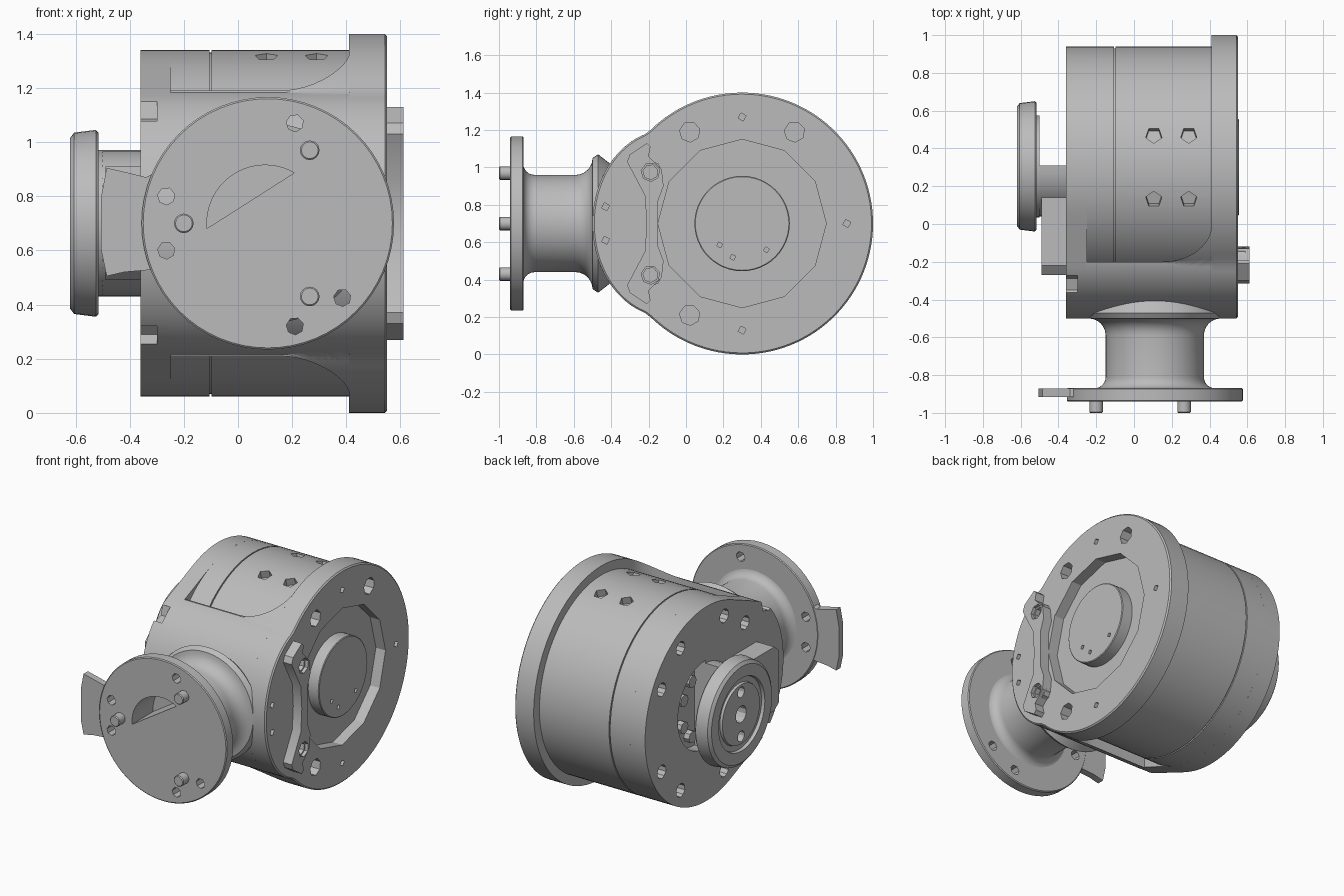
import bpy, bmesh
from math import sin, cos, pi, sqrt, radians
from mathutils import Matrix, Vector

if "Cube" in bpy.data.objects:
    bpy.data.objects.remove(bpy.data.objects["Cube"])

grey = bpy.data.materials.new("machined_grey")
grey.use_nodes = True
grey.diffuse_color = (0.5, 0.5, 0.5, 1)
grey.node_tree.nodes["Principled BSDF"].inputs["Base Color"].default_value = (0.5, 0.5, 0.5, 1)

CY, CZ = 0.30, 0.70      # drum axis, along x
NX = 0.11                # neck axis, along y


def finish(name, bm):
    bmesh.ops.remove_doubles(bm, verts=bm.verts, dist=1e-5)
    bmesh.ops.recalc_face_normals(bm, faces=bm.faces)
    me = bpy.data.meshes.new(name)
    bm.to_mesh(me)
    bm.free()
    me.materials.append(grey)
    ob = bpy.data.objects.new(name, me)
    bpy.context.collection.objects.link(ob)
    return ob


def activate(ob):
    bpy.ops.object.select_all(action='DESELECT')
    ob.select_set(True)
    bpy.context.view_layer.objects.active = ob


def place(axis, a, u, v):
    return (a, u, v) if axis == 'x' else (u, a, v)


def loft(name, axis, rings):
    """Skin matching closed rings given as (position, outline)."""
    bm = bmesh.new()
    rows = [[bm.verts.new(place(axis, a, *p)) for p in pts] for a, pts in rings]
    n = len(rows[0])
    for r, s in zip(rows, rows[1:]):
        for i in range(n):
            j = (i + 1) % n
            bm.faces.new((r[i], r[j], s[j], s[i]))
    bm.faces.new(rows[0])
    bm.faces.new(rows[-1])
    return finish(name, bm)


def prism(name, axis, pts, a0, a1):
    return loft(name, axis, [(a0, pts), (a1, pts)])


def circle(u, v, r, n, turn=0):
    return [(u + r * cos(turn + 2 * pi * i / n), v + r * sin(turn + 2 * pi * i / n)) for i in range(n)]


def arc(u, v, r, d0, d1, n=20):
    angles = [radians(d0 + (d1 - d0) * i / n) for i in range(n + 1)]
    return [(u + r * cos(t), v + r * sin(t)) for t in angles]


def lathe(name, axis, centre, profile, n=64):
    return loft(name, axis, [(a, circle(*centre, r, n)) for a, r in profile])


def cut(ob, cutters):
    for c in cutters:
        mod = ob.modifiers.new("cut", 'BOOLEAN')
        mod.object, mod.solver = c, 'EXACT'
        activate(ob)
        bpy.ops.object.modifier_apply(modifier=mod.name)
        bpy.data.objects.remove(c)


def hole(axis, u, v, r, a0, a1, n=8):
    return prism("hole_cutter", axis, circle(u, v, r, n, 0.3), a0, a1)


# Half heights of the side outlines
def nose(y):
    return 0.5 * sqrt(max(0, 1 - ((y + 0.1) / 0.4) ** 2))


def flange_height(y):
    return nose(y) if y < -0.2 else sqrt(max(0, 0.49 - (y - CY) ** 2))


def plate_height(y):
    if y < -0.25:
        return nose(y)
    if y < 0.05:
        return 0.464 + (y + 0.25) * 0.42
    return sqrt(max(0, 0.4096 - (y - CY) ** 2))


def outline(height, y1, n=40):
    ys = [-0.5 + (y1 + 0.5) * (1 - cos(pi * i / n)) / 2 for i in range(n + 1)]
    top = [(y, CZ + height(y)) for y in reversed(ys)]
    bottom = [(y, CZ - height(y)) for y in ys[1:] if height(y) > 1e-4]
    return top + bottom


# Drum with a thin groove and four radial bolt sockets on top
drum = lathe("drum", 'x', (CY, CZ), [(-0.25, 0.64), (-0.105, 0.64), (-0.105, 0.63),
             (-0.097, 0.63), (-0.097, 0.64), (0.42, 0.64)], 72)
sockets = []
for x in (0.105, 0.29):
    for side in (-1, 1):
        bm = bmesh.new()
        d = Vector((0, side * sin(0.27), cos(0.27)))
        mat = Matrix.Translation(Vector((x, CY, CZ)) + d * 0.64) @ d.to_track_quat('Z', 'Y').to_matrix().to_4x4()
        bmesh.ops.create_cone(bm, cap_ends=True, segments=5, radius1=0.045, radius2=0.045, depth=0.1, matrix=mat)
        sockets.append(finish("socket_cutter", bm))
cut(drum, sockets)

# Front housing that sweeps out into the mounting flange
rings = [(-0.25, outline(flange_height, -0.2)), (0.15, outline(flange_height, -0.2))]
for i in range(1, 13):
    t = sin(i / 12 * pi / 2)
    rings.append((0.15 + 0.262 * t, outline(flange_height, -0.2 + 0.2 * (1 - sqrt(max(0, 1 - t * t))))))
housing = loft("front_housing", 'x', rings)

# Mounting flange with recess and holes
full = outline(flange_height, 1.0, 60)
inset = [(CY + (y - CY) * 0.988, CZ + (z - CZ) * 0.988) for y, z in full]
flange = loft("mounting_flange", 'x', [(0.41, full), (0.542, full), (0.55, inset)])
cutters = [hole('x', y, z, 0.055, 0.46, 0.6, 7) for y, z in
           ((0.02, 1.19), (0.58, 1.19), (0.02, 0.21))]
cutters += [hole('x', y, z, 0.022, 0.5, 0.6, 4) for y, z in
            ((0.3, 1.27), (0.3, 0.13), (0.86, 0.7), (-0.43, 0.79), (-0.43, 0.61))]
cutters.append(prism("recess_cutter", 'x', circle(CY, CZ, 0.45, 12, pi / 12 * 2), 0.48, 0.6))
cut(flange, cutters)
hub = lathe("flange_hub", 'x', (CY, CZ), [(0.45, 0.255), (0.553, 0.255), (0.557, 0.25)], 48)
cut(hub, [hole('x', y, z, 0.016, 0.53, 0.6, 4) for y, z in ((0.18, 0.585), (0.25, 0.52), (0.43, 0.56))])

# Bowed clamp plate with two bolt sockets
half = [(-0.21, 0), (-0.22, 0.15), (-0.315, 0.33), (-0.3, 0.37), (-0.21, 0.43), (-0.19, 0.41),
        (-0.2, 0.36), (-0.13, 0.29), (-0.12, 0.2), (-0.15, 0.12)]
clamp_pts = [(y, CZ + z) for y, z in half] + [(y, CZ - z) for y, z in reversed(half[1:])]
clamp = prism("clamp_plate", 'x', clamp_pts, 0.54, 0.612)
cut(clamp, [hole('x', -0.19, CZ + s * 0.275, 0.05, 0.56, 0.65, 7) for s in (-1, 1)])
for s, side in ((-1, "lower"), (1, "upper")):
    ring = prism(side + "_clamp_boss", 'x', circle(-0.19, CZ + s * 0.275, 0.062, 8), 0.54, 0.59)
    cut(ring, [hole('x', -0.19, CZ + s * 0.275, 0.04, 0.56, 0.65, 7)])

# End plate with bolt circle, half recess and edge notches
plate = prism("end_plate", 'x', outline(plate_height, 0.94, 60), -0.36, -0.249)
cutters = [hole('x', CY + 0.54 * cos(radians(a)), CZ + 0.54 * sin(radians(a)), 0.045, -0.4, -0.29, 10)
           for a in (30, 60, 110, -30, -60, -110)]
for s in (-1, 1):
    cutters.append(hole('x', -0.1, CZ + s * 0.38, 0.045, -0.4, -0.29, 10))
    cutters.append(hole('x', -0.335, CZ + s * 0.43, 0.065, -0.4, -0.3, 6))
cutters.append(prism("half_recess_cutter", 'x', arc(0.31, CZ, 0.29, -90, 90), -0.4, -0.28))
cut(plate, cutters)
for i, a in enumerate((-60, -25, 25, 60)):
    prism("recess_stud_%d" % i, 'x', circle(0.31 + 0.21 * cos(radians(a)), CZ + 0.21 * sin(radians(a)), 0.04, 8),
          -0.3, -0.34)

# Output side: half neck, arm block and coupling disc
prism("half_neck", 'x', arc(0.31, CZ, 0.27, 90, 270), -0.505, -0.27)
arm_half = [(0.3, 0.21), (-0.22, 0.21), (-0.27, 0.17)]
prism("arm_block", 'x', [(y, CZ + z) for y, z in arm_half] + [(y, CZ - z) for y, z in reversed(arm_half)],
      -0.49, -0.245)
disc = lathe("coupling_disc", 'x', (0.305, CZ), [(-0.5, 0.27), (-0.515, 0.27), (-0.515, 0.335), (-0.525, 0.345),
             (-0.605, 0.335), (-0.62, 0.315), (-0.62, 0.24), (-0.6, 0.235), (-0.6, 0.2), (-0.615, 0.195)], 48)
cut(disc, [hole('x', 0.305, CZ + dz, r, -0.65, -0.54, 12) for dz, r in ((0, 0.055), (0.145, 0.035), (-0.145, 0.035))])

# Neck flared into the housing and the input flange
flare = [(-0.5 - 0.09 * (1 - cos(t)), 0.26 + 0.09 * (1 - sin(t))) for t in [i * pi / 12 for i in range(7)]]
foot = [(-0.81 - 0.06 * sin(t), 0.26 + 0.06 * (1 - cos(t))) for t in [i * pi / 12 for i in range(7)]]
neck = lathe("input_neck", 'y', (NX, CZ), [(-0.38, 0.3), (-0.47, 0.37)] + flare + foot + [(-0.872, 0.32)])
disc_in = lathe("input_flange", 'y', (NX, CZ), [(-0.868, 0.46), (-0.873, 0.466), (-0.935, 0.466), (-0.94, 0.46)])

# Input flange holes and the half-moon bore
holes = ((0.21, 1.07), (0.21, 0.32), (0.385, 0.425), (-0.265, 0.8), (-0.265, 0.6))
cut(disc_in, [hole('y', x, z, 0.032, -1, -0.8, 7) for x, z in holes])
for part in (disc_in, neck):
    cut(part, [prism("bore_cutter", 'y', arc(0.1, CZ, 0.215, 60, 185), -1, -0.72)])

# Locating pins and side tab
for i, (x, z) in enumerate(((0.265, 0.97), (0.265, 0.43), (-0.2, 0.7))):
    lathe("locating_pin_%d" % i, 'y', (x, z), [(-0.92, 0.036), (-0.995, 0.036), (-1, 0.031)], 16)
tab = [(-0.3, 0.89), (-0.34, 0.87), (-0.42, 0.89), (-0.485, 0.905), (-0.505, 0.8), (-0.505, 0.6),
       (-0.485, 0.505), (-0.42, 0.52), (-0.3, 0.53)]
prism("side_tab", 'y', tab, -0.915, -0.87)

# Smooth round walls, keep edges sharp
for ob in list(bpy.context.scene.objects):
    if ob.type == 'MESH' and grey.name in ob.data.materials:
        activate(ob)
        bpy.ops.object.shade_smooth_by_angle(angle=radians(28))
